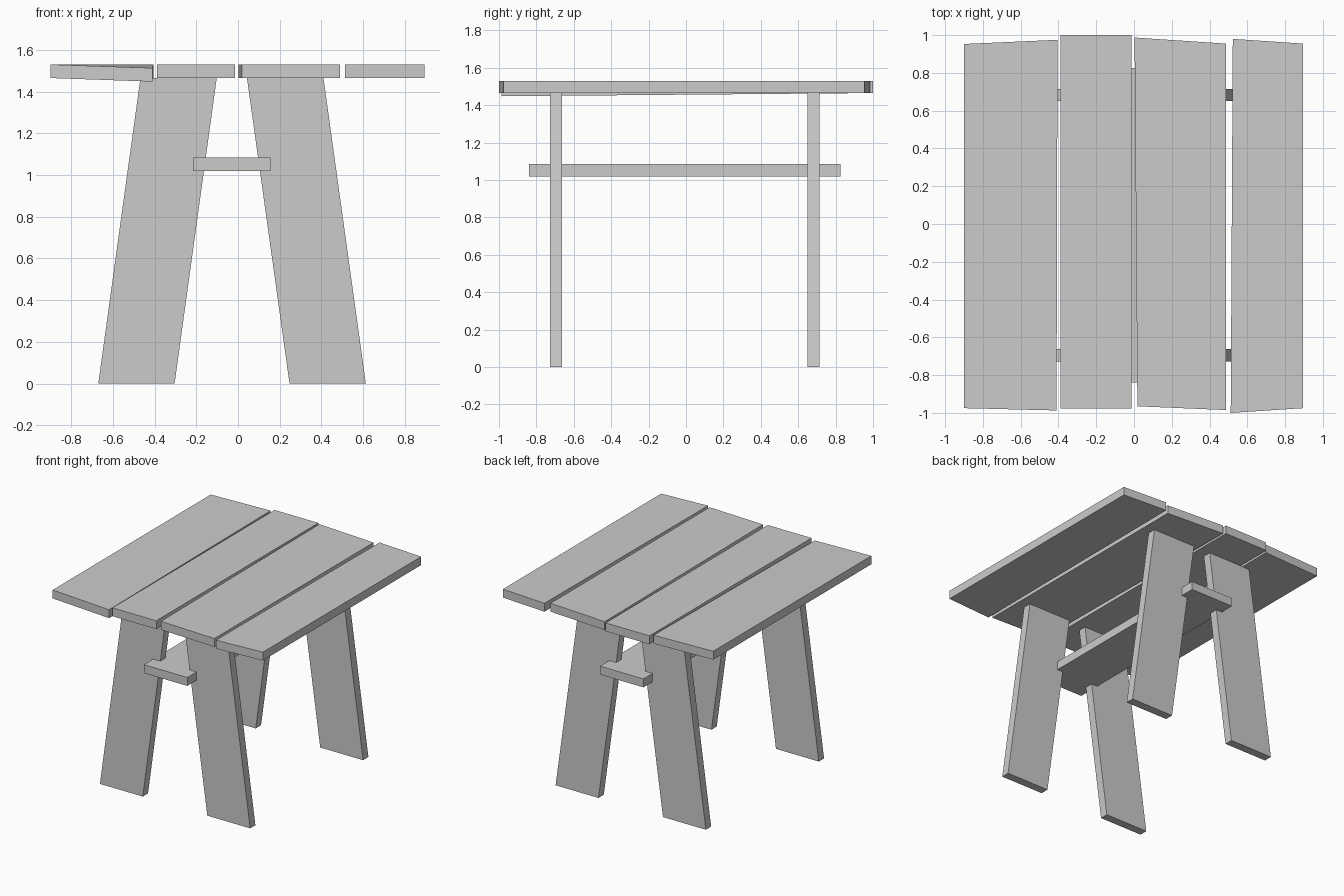
import bpy
import bmesh

cube = bpy.data.objects.get("Cube")
if cube:
    bpy.data.objects.remove(cube, do_unlink=True)

# One plain grey for the whole table
grey = bpy.data.materials.new("plain_grey")
grey.use_nodes = True
colour = (0.6, 0.6, 0.6, 1)
grey.diffuse_color = colour
grey.node_tree.nodes["Principled BSDF"].inputs["Base Color"].default_value = colour


def board(name, bottom, top):
    """Six-sided board joining two matching four-cornered outlines."""
    bm = bmesh.new()
    low = [bm.verts.new(p) for p in bottom]
    high = [bm.verts.new(p) for p in top]
    bm.faces.new(low[::-1])
    bm.faces.new(high)
    for i in range(4):
        j = (i + 1) % 4
        bm.faces.new((low[i], low[j], high[j], high[i]))
    bmesh.ops.recalc_face_normals(bm, faces=bm.faces)
    mesh = bpy.data.meshes.new(name)
    bm.to_mesh(mesh)
    bm.free()
    mesh.materials.append(grey)
    obj = bpy.data.objects.new(name, mesh)
    bpy.context.collection.objects.link(obj)
    return obj


def rectangle(x0, x1, y0, y1, z):
    return [(x0, y0, z), (x1, y0, z), (x1, y1, z), (x0, y1, z)]


TOP, UNDER = 1.53, 1.465

# Tabletop planks: front right, front left, back left, back right corners
planks = {
    "outer_plank_right": [(-0.9, -0.975), (-0.41, -0.987), (-0.405, 0.975), (-0.9, 0.953)],
    "inner_plank_right": [(-0.388, -0.977), (-0.014, -0.977), (-0.014, 1.0), (-0.388, 1.0)],
    "inner_plank_left": [(0.018, -0.965), (0.488, -0.985), (0.488, 0.955), (0.003, 0.987)],
    "outer_plank_left": [(0.512, -1.0), (0.895, -0.975), (0.895, 0.955), (0.523, 0.98)],
}
for name, outline in planks.items():
    board(name, [(x, y, UNDER) for x, y in outline], [(x, y, TOP) for x, y in outline])

# The right outer plank sags at its inner front corner
sagging = bpy.data.objects["outer_plank_right"].data
for v in sagging.vertices:
    if v.co.x > -0.6 and v.co.y < 0:
        v.co.z -= 0.017

# Slanted plank legs: bottom and top x ranges
for end, y0, y1 in (("front", -0.727, -0.663), ("back", 0.65, 0.715)):
    for side, foot, head in (("right", (-0.67, -0.304), (-0.468, -0.102)),
                             ("left", (0.247, 0.613), (0.043, 0.41))):
        board(f"{end}_leg_{side}", rectangle(*foot, y0, y1, 0),
              rectangle(*head, y0, y1, UNDER))

# Long board laid between the legs
board("stretcher", rectangle(-0.215, 0.155, -0.84, 0.827, 1.02),
      rectangle(-0.215, 0.155, -0.84, 0.827, 1.085))
